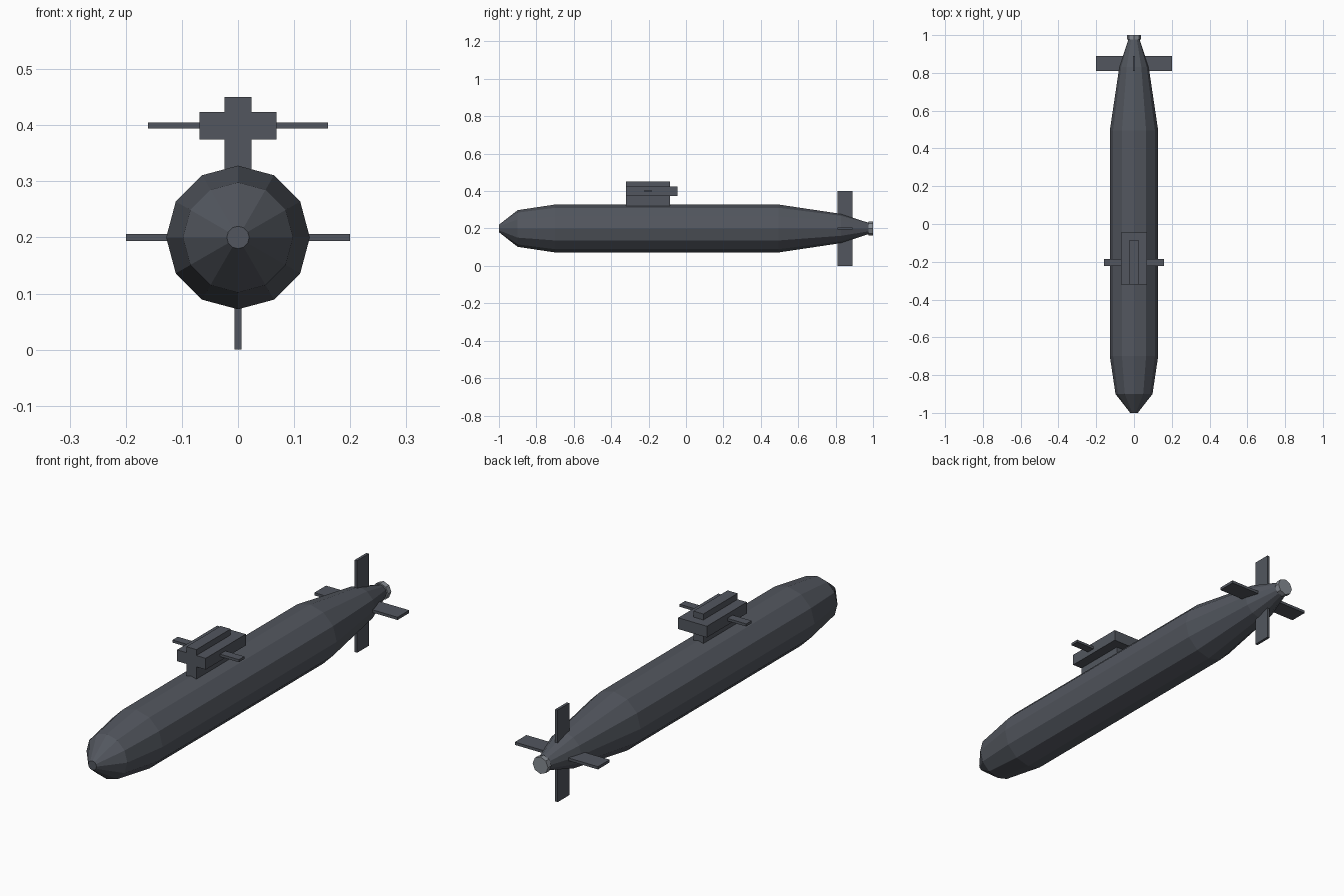
import bpy, bmesh, math

if "Cube" in bpy.data.objects:
    bpy.data.objects.remove(bpy.data.objects["Cube"])


def material(name, rgb):
    m = bpy.data.materials.new(name)
    m.diffuse_color = (*rgb, 1)
    m.use_nodes = True
    m.node_tree.nodes["Principled BSDF"].inputs["Base Color"].default_value = m.diffuse_color
    return m


HULL = material("dark grey", (0.085, 0.094, 0.113))
METAL = material("light grey metal", (0.24, 0.26, 0.29))


def add_object(name, bm, mat):
    bmesh.ops.recalc_face_normals(bm, faces=bm.faces)
    mesh = bpy.data.meshes.new(name)
    bm.to_mesh(mesh)
    bm.free()
    mesh.materials.append(mat)
    obj = bpy.data.objects.new(name, mesh)
    bpy.context.collection.objects.link(obj)
    return obj


def lathe(name, profile, sides, mat, z=0.2):
    """Flat-faced body along y from (y, radius) pairs."""
    bm = bmesh.new()
    rings = []
    for y, r in profile:
        rings.append([bm.verts.new((r * math.sin(i * math.tau / sides), y,
                                    z + r * math.cos(i * math.tau / sides)))
                      for i in range(sides)])
    for a, b in zip(rings, rings[1:]):
        for i in range(sides):
            j = (i + 1) % sides
            bm.faces.new((a[i], a[j], b[j], b[i]))
    bm.faces.new(rings[0])
    bm.faces.new(rings[-1])
    return add_object(name, bm, mat)


def box(name, x, y, z, mat):
    """Box from (min, max) ranges."""
    bm = bmesh.new()
    bmesh.ops.create_cube(bm, size=1)
    for v in bm.verts:
        v.co = [r[0] if c < 0 else r[1] for c, r in zip(v.co, (x, y, z))]
    return add_object(name, bm, mat)


# Pressure hull and propeller hub
lathe("hull", [(-1, 0.02), (-0.9, 0.098), (-0.7, 0.128), (0.495, 0.128),
               (0.83, 0.078), (0.98, 0.029)], 12, HULL)
lathe("propeller_hub", [(0.977, 0.037), (1.0, 0.037)], 8, METAL)

# Conning tower with its wide bridge
box("tower", (-0.024, 0.024), (-0.32, -0.085), (0.3, 0.45), HULL)
box("bridge", (-0.069, 0.069), (-0.32, -0.045), (0.375, 0.424), HULL)

# Bridge planes and tail fins, one each side
for side, s in (("left", -1), ("right", 1)):
    box(side + "_bridge_plane", sorted((s * 0.06, s * 0.16)), (-0.222, -0.185),
        (0.394, 0.405), HULL)
    box(side + "_tail_fin", sorted((s * 0.03, s * 0.2)), (0.81, 0.89),
        (0.194, 0.206), HULL)

# Rudders above and below
box("upper_rudder", (-0.006, 0.006), (0.81, 0.89), (0.23, 0.4), HULL)
box("lower_rudder", (-0.006, 0.006), (0.81, 0.89), (0, 0.17), HULL)
